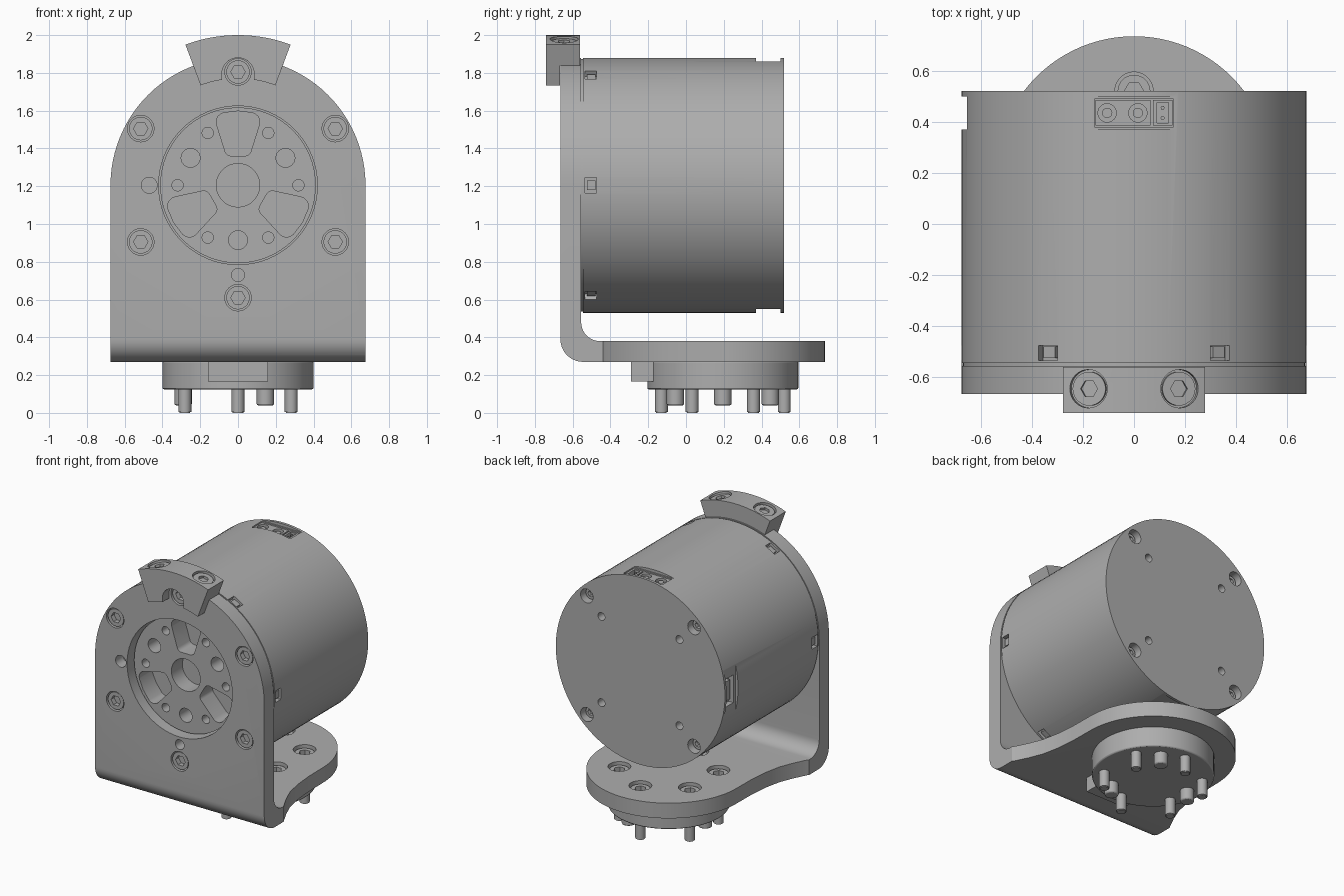
import bpy, bmesh, math
from mathutils import Matrix, Vector

cube = bpy.data.objects.get("Cube")
if cube:
    bpy.data.objects.remove(cube, do_unlink=True)

grey = bpy.data.materials.new("machined grey")
grey.use_nodes = True
GREY = (0.42, 0.42, 0.42, 1)
grey.diffuse_color = GREY
grey.node_tree.nodes["Principled BSDF"].inputs["Base Color"].default_value = GREY

CZ = 1.205      # motor axis height
R = 0.675       # motor radius
FY = 0.195      # flange centre


def frame(u, v, t, origin=(0, 0, 0)):
    m = Matrix((u, v, t)).transposed().to_4x4()
    m.translation = origin
    return m


FRONT = frame((1, 0, 0), (0, 0, 1), (0, 1, 0), (0, 0, CZ))   # drawn around the motor axis
PLAN = frame((1, 0, 0), (0, 1, 0), (0, 0, 1), (0, FY, 0))    # drawn around the flange centre
SIDE = frame((0, 1, 0), (0, 0, 1), (1, 0, 0))


def polar(r, deg):
    a = math.radians(deg)
    return r * math.cos(a), r * math.sin(a)


def arc(r, a0, a1, n, c=(0, 0)):
    pts = [polar(r, a0 + (a1 - a0) * i / n) for i in range(n + 1)]
    return [(x + c[0], y + c[1]) for x, y in pts]


def circle(c, r, n=32):
    return arc(r, 0, 360 - 360 / n, n - 1, c)


def rect(u0, u1, v0, v1):
    return [(u0, v0), (u1, v0), (u1, v1), (u0, v1)]


def turn(pts, deg):
    m = Matrix.Rotation(math.radians(deg), 2)
    return [tuple(m @ Vector(p)) for p in pts]


def solid(name, shapes, space):
    """Object made of extruded outlines: (points, low, high)."""
    bm = bmesh.new()
    for pts, lo, hi in shapes:
        face = bm.faces.new([bm.verts.new(space @ Vector((u, v, lo))) for u, v in pts])
        new = bmesh.ops.extrude_face_region(bm, geom=[face])["geom"]
        shift = space.to_3x3() @ Vector((0, 0, hi - lo))
        bmesh.ops.translate(bm, vec=shift, verts=[g for g in new if isinstance(g, bmesh.types.BMVert)])
    bmesh.ops.recalc_face_normals(bm, faces=bm.faces)
    mesh = bpy.data.meshes.new(name)
    bm.to_mesh(mesh)
    bm.free()
    mesh.materials.append(grey)
    obj = bpy.data.objects.new(name, mesh)
    bpy.context.collection.objects.link(obj)
    return obj


def activate(obj):
    bpy.ops.object.select_all(action="DESELECT")
    obj.select_set(True)
    bpy.context.view_layer.objects.active = obj


def cut(obj, shapes, space, op="DIFFERENCE"):
    tool = solid("cutter", shapes, space)
    mod = obj.modifiers.new("cut", "BOOLEAN")
    mod.operation, mod.object, mod.solver = op, tool, "EXACT"
    mod.use_self = True
    activate(obj)
    bpy.ops.object.modifier_apply(modifier=mod.name)
    bpy.data.objects.remove(tool, do_unlink=True)


def bevel(obj, width, segments=2):
    mod = obj.modifiers.new("bevel", "BEVEL")
    mod.width, mod.segments, mod.angle_limit = width, segments, math.radians(40)


def bolts(name, centres, lo, hi, space, r, hex_r, outer):
    """Socket heads from lo to hi; outer is the side that carries the hex."""
    heads = solid(name, [(circle(c, r), lo, hi) for c in centres], space)
    inner = outer + (0.035 if outer == lo else -0.035)
    past = outer + (-0.01 if outer == lo else 0.01)
    cut(heads, [(circle(c, hex_r, 6), inner, past) for c in centres], space)


# Bracket: bent plate trimmed by its front and plan outlines
bend = arc(0.12, 270, 180, 10, (-0.545, 0.39))
inner_bend = arc(0.1, 180, 270, 10, (-0.455, 0.48))
bracket = solid("bracket", [([(0.735, 0.27)] + bend + [(-0.665, 2), (-0.555, 2)] + inner_bend
                             + [(0.735, 0.38)], -R, R)], SIDE)
cut(bracket, [([(-R, -1.1), (R, -1.1)] + arc(R, 0, 180, 48), -1, 1)], FRONT, "INTERSECT")
taper = [(0.69, -0.9), (0.69, -0.655), (0.665, -0.62), (0.62, -0.53), (0.58, -0.43), (0.555, -0.31), (0.542, -0.16)]
mirrored = [(-x, y) for x, y in reversed(taper)]
cut(bracket, [(taper + arc(0.54, 0, 180, 48) + mirrored, 0, 2.1)], PLAN, "INTERSECT")

face_bolts = [(sx * 0.515, sz * 0.3) for sx in (-1, 1) for sz in (-1, 1)] + [(0, 0.6), (0, -0.595)]
plate_bolts = [polar(0.325, 30 + 60 * i) for i in range(6)]
cut(bracket, [(circle((0, 0), 0.42, 64), -0.8, -0.5)], FRONT)
cut(bracket, [(circle(c, 0.07), -0.8, -0.6) for c in face_bolts]
    + [(circle((-0.47, 0), 0.042), -0.8, -0.58), (circle((0, -0.475), 0.035), -0.8, -0.58)], FRONT)
cut(bracket, [(circle(c, 0.075), 0.32, 0.5) for c in plate_bolts], PLAN)
bolts("face_bolts", face_bolts, -0.657, -0.595, FRONT, 0.062, 0.038, -0.657)
bolts("plate_bolts", plate_bolts, 0.31, 0.36, PLAN, 0.064, 0.038, 0.36)

# Motor housing with front recess, rear holes, clip slots and socket flats
housing = solid("motor_housing", [(circle((0, 0), R, 96), -0.545, 0.52)], FRONT)
solid("front_seam", [(circle((0, 0), R - 0.006, 96), -0.556, -0.54)], FRONT)
cut(housing, [(circle((0, 0), 0.42, 64), -0.7, -0.4)], FRONT)
cut(bpy.data.objects["front_seam"], [(circle((0, 0), 0.42, 64), -0.7, -0.4)], FRONT)
corners = [45 + 90 * i for i in range(4)]
cut(housing, [(circle(polar(0.605, a), 0.05), 0.45, 0.6) for a in corners]
    + [(circle(polar(0.44, a), 0.028), 0.44, 0.6) for a in corners], FRONT)
cut(housing, [(turn(rect(0.64, 0.8, -0.042, 0.042), 60 * i), -0.535, -0.475) for i in range(6)], FRONT)
solid("clips", [(turn(rect(0.63, 0.662, -0.026, 0.026), 60 * i), -0.525, -0.48) for i in range(6)], FRONT)
cut(housing, [(turn(rect(0.654, 0.8, -0.2, 0.2), a), 0.37, 0.5) for a in (90, 180, 270)], FRONT)
cut(housing, [(rect(-0.155, 0.155, 0.6, 0.8), 0.38, 0.49),
              (rect(-0.8, -0.615, -0.1, 0.1), 0.395, 0.485)], FRONT)
bolts("rear_bolts", [polar(0.605, a) for a in corners], 0.44, 0.475, FRONT, 0.04, 0.024, 0.475)

# Power socket on top and data socket on the side
TOP = frame((1, 0, 0), (0, 1, 0), (0, 0, 1), (0, 0.435, CZ))
socket = solid("power_socket", [(rect(-0.15, 0.065, -0.05, 0.05), 0.59, 0.648),
                                (rect(0.075, 0.15, -0.05, 0.05), 0.59, 0.648)], TOP)
cut(socket, [(circle((x, 0), 0.036, 24), 0.61, 0.7) for x in (-0.105, 0.015)]
    + [(rect(0.09, 0.135, -0.04, 0.04), 0.61, 0.7)], TOP)
solid("socket_pins", [(circle((x, 0), 0.02, 16), 0.6, 0.64) for x in (-0.105, 0.015)]
      + [(circle((0.112, y), 0.008, 8), 0.6, 0.64) for y in (-0.02, 0.02)], TOP)
solid("data_socket", [(rect(-0.64, -0.61, -0.07, 0.07), 0.415, 0.465)], FRONT)

# Rotor face with lightening pockets and threaded holes
rotor = solid("rotor", [(circle((0, 0), 0.412, 64), -0.595, -0.395)], FRONT)
half = arc(0.05, -20, 75, 5, (0.065, 0.335)) + [(0, 0.393)]
half = arc(0.035, 270, 340, 4, (0.035, 0.19)) + half
pocket = half + [(-x, y) for x, y in reversed(half[:-1])]
cut(rotor, [(turn(pocket, 120 * i), -0.7, -0.45) for i in range(3)]
    + [(circle((0, 0), 0.115), -0.7, -0.47)]
    + [(circle(polar(0.29, 30 + 120 * i), 0.05, 24), -0.7, -0.48) for i in range(3)]
    + [(circle(polar(0.32, 60 * i), 0.03, 20), -0.7, -0.53) for i in range(6)], FRONT)

# Clamp block riding on the arch
clamp = solid("clamp_block", [(arc(0.795, 69.5, 110.5, 16) + arc(0.565, 110.5, 69.5, 16), -0.74, -0.56)], FRONT)
cut(clamp, [(circle((0, 0), R + 0.002, 96), -0.667, -0.4)], FRONT)
notch = arc(0.085, 0, 180, 16, (0, 0.59)) + [(-0.085, 0.45), (0.085, 0.45)]
cut(clamp, [(notch, -0.9, -0.6)], FRONT)
for lean in (-13, 13):
    a = math.radians(lean)
    out = (math.sin(a), 0, math.cos(a))
    radial = frame((math.cos(a), 0, -math.sin(a)), (0, 1, 0), out, (0, -0.645, CZ))
    cut(clamp, [(circle((0, 0), 0.075), 0.765, 0.9)], radial)
    bolts("clamp_bolt", [(0, 0)], 0.75, 0.782, radial, 0.066, 0.034, 0.782)
bevel(clamp, 0.012)

# Output flange, key and pins below the plate
flange = solid("flange", [(circle((0, 0), 0.4, 64), 0.125, 0.275)], PLAN)
bevel(flange, 0.008)
solid("flange_key", [(rect(-0.16, 0.16, -0.485, -0.2), 0.165, 0.275)], PLAN)
pins = solid("long_pins", [(circle(c, 0.034, 24), 0.005, 0.13) for c in plate_bolts]
             + [(circle(c, 0.028, 24), 0, 0.01) for c in plate_bolts], PLAN)
dowels = solid("short_dowels", [(circle(polar(0.29, 60 + 120 * i), 0.046, 24), 0.04, 0.13) for i in range(3)], PLAN)
bevel(dowels, 0.008)

# Smooth round walls, crisp edges
for obj in list(bpy.context.scene.objects):
    if obj.type == "MESH":
        activate(obj)
        bpy.ops.object.shade_smooth_by_angle(angle=math.radians(30))
